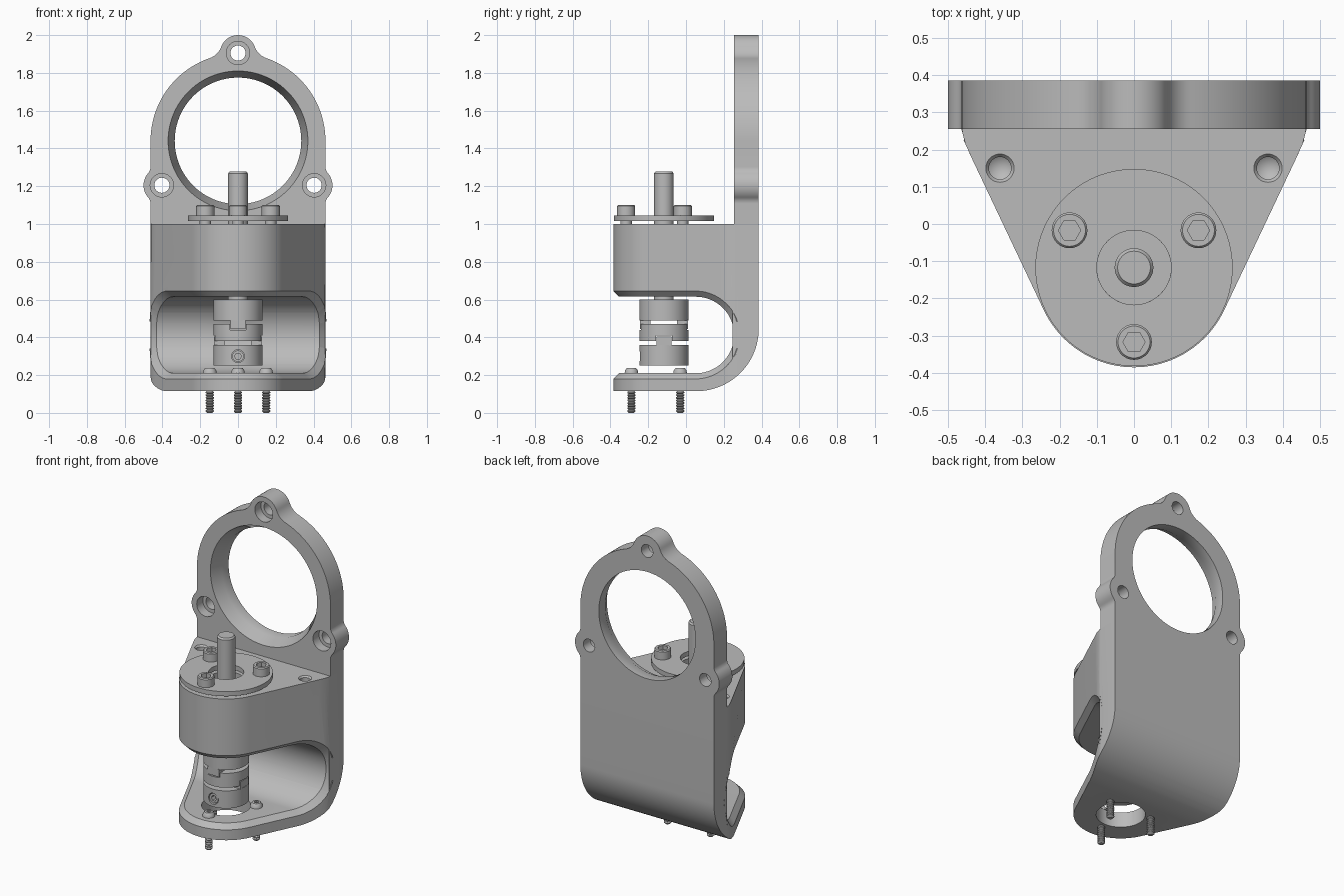
import bpy, bmesh
from math import sin, cos, pi, atan2, hypot, sqrt, acos, radians
from mathutils import Matrix, Vector

if "Cube" in bpy.data.objects:
    bpy.data.objects.remove(bpy.data.objects["Cube"])

GREY = (0.5, 0.5, 0.5, 1)
metal = bpy.data.materials.new("plain grey metal")
metal.use_nodes = True
metal.diffuse_color = GREY
metal.node_tree.nodes["Principled BSDF"].inputs["Base Color"].default_value = GREY


def arc(cx, cy, r, a0, a1, n):
    return [(cx + r * cos(a0 + (a1 - a0) * i / n), cy + r * sin(a0 + (a1 - a0) * i / n))
            for i in range(n + 1)]


def to_object(name, bm):
    bmesh.ops.remove_doubles(bm, verts=bm.verts, dist=1e-5)
    bmesh.ops.recalc_face_normals(bm, faces=bm.faces)
    mesh = bpy.data.meshes.new(name)
    bm.to_mesh(mesh)
    bm.free()
    mesh.materials.append(metal)
    ob = bpy.data.objects.new(name, mesh)
    bpy.context.collection.objects.link(ob)
    return ob


def extrude(name, points, place, vec):
    """Solid from a 2D outline; place maps each 2D point into space."""
    bm = bmesh.new()
    face = bm.faces.new([bm.verts.new(place(*p)) for p in points])
    res = bmesh.ops.extrude_face_region(bm, geom=[face])
    moved = [g for g in res["geom"] if isinstance(g, bmesh.types.BMVert)]
    bmesh.ops.translate(bm, verts=moved, vec=Vector(vec))
    return to_object(name, bm)


def revolve(name, profile, loc=(0, 0, 0), segs=48, along_y=False):
    """Solid of revolution from (radius, height) points."""
    bm = bmesh.new()
    vs = [bm.verts.new((r, 0, h)) for r, h in profile]
    es = [bm.edges.new(p) for p in zip(vs, vs[1:])]
    bmesh.ops.spin(bm, geom=vs + es, cent=(0, 0, 0), axis=(0, 0, 1),
                   angle=2 * pi, steps=segs, use_duplicate=False)
    turn = Matrix.Rotation(-pi / 2, 4, 'X') if along_y else Matrix()
    bmesh.ops.transform(bm, matrix=Matrix.Translation(loc) @ turn, verts=bm.verts)
    return to_object(name, bm)


def rod(name, r, h0, h1, **kw):
    return revolve(name, [(0, h0), (r, h0), (r, h1), (0, h1)], **kw)


def tube(name, r0, r1, h0, h1, **kw):
    return revolve(name, [(r0, h0), (r1, h0), (r1, h1), (r0, h1), (r0, h0)], **kw)


def box(name, x0, x1, y0, y1, z0, z1):
    return extrude(name, [(x0, y0), (x1, y0), (x1, y1), (x0, y1)],
                   lambda x, y: (x, y, z0), (0, 0, z1 - z0))


def boolean(ob, cutters, mode='DIFFERENCE'):
    for c in cutters:
        m = ob.modifiers.new("cut", 'BOOLEAN')
        m.operation, m.solver, m.object = mode, 'EXACT', c
        dg = bpy.context.evaluated_depsgraph_get()
        new = bpy.data.meshes.new_from_object(ob.evaluated_get(dg))
        ob.modifiers.clear()
        ob.data = new
        bpy.data.objects.remove(c)
    return ob


AX = -0.117                    # y of the shaft axis
BACK, FACE = 0.385, 0.255      # rear and front of the ring plate
HALF = 0.463                   # half width
TOP, BASE = 1.0, 0.115         # block top and underside
SLOT_Y, SLOT_Z, SLOT_R = 0.052, 0.4125, 0.2025

# Bracket body: side profile crossed with the plan outline
side = [(-0.6, BASE)] + arc(0.055, 0.445, 0.33, -pi / 2, 0, 24)
side += [(BACK, TOP), (-0.6, TOP), (-0.6, SLOT_Z + SLOT_R)]
side += arc(SLOT_Y, SLOT_Z, SLOT_R, pi / 2, -pi / 2, 40) + [(-0.6, SLOT_Z - SLOT_R)]
body = extrude("bracket_body", side, lambda y, z: (-0.7, y, z), (1.4, 0, 0))
corner = [(0.435, 0.175), (0.453, 0.215), (0.461, 0.245), (HALF, 0.27), (HALF, 0.6)]
slant = radians(25.5)
plan = arc(0, AX, 0.268, pi + slant, 2 * pi - slant, 40) + corner
plan += [(-x, y) for x, y in reversed(corner)]
boolean(body, [extrude("plan", plan, lambda x, y: (x, y, 0), (0, 0, 1.3))], 'INTERSECT')


# Chamfer round the rim of the slot
def on_slot(v):
    y, z = v.co.y, v.co.z
    d = abs(z - SLOT_Z) if y < SLOT_Y else hypot(y - SLOT_Y, z - SLOT_Z)
    return abs(d - SLOT_R) < 0.002


bm = bmesh.new()
bm.from_mesh(body.data)
bmesh.ops.remove_doubles(bm, verts=bm.verts, dist=1e-5)
rim = [e for e in bm.edges if len(e.link_faces) == 2 and e.calc_face_angle() > 0.6
       and all(on_slot(v) for v in e.verts)]
bmesh.ops.bevel(bm, geom=rim, offset=0.03, segments=1, profile=0.5,
                affect='EDGES', clamp_overlap=False)
bm.to_mesh(body.data)
bm.free()

# Shaft bore, base opening and blind drilled holes
holes = [rod("bore", 0.1, 0.5, 1.2, loc=(0, AX, 0)),
         rod("opening", 0.14, 0, 0.3, loc=(0, AX, 0))]
for s in (-1, 1):
    holes.append(revolve("drill", [(0, 0.87), (0.03, 0.89), (0.03, 0.99), (0.038, TOP),
                                   (0.038, 1.1), (0, 1.1)], loc=(s * 0.36, 0.15, 0), segs=32))
boolean(body, holes)

# Ring plate outline, right half from the top down
RZ, LZ, LR, fil = 1.44, 1.905, 0.095, 0.1
d, a, b = LZ - RZ, HALF + fil, LR + fil
A = acos((a * a + d * d - b * b) / (2 * a * d))
fx, fz = a * sin(A), RZ + a * cos(A)
t = atan2(fz - LZ, fx)
half = arc(0, LZ, LR, pi / 2, t, 14)
half += arc(fx, fz, fil, pi + t, 1.5 * pi - A, 10)[1:]
half += arc(0, RZ, HALF, pi / 2 - A, 0, 30)[1:]
SX, SZ, SR, fil = 0.403, 1.205, 0.097, 0.05
h = sqrt((SR + fil) ** 2 - (HALF + fil - SX) ** 2)
t = atan2(h, HALF + fil - SX)
half += arc(HALF + fil, SZ + h, fil, pi, pi + t, 8)
half += arc(SX, SZ, SR, t, -t, 16)[1:]
half += arc(HALF + fil, SZ - h, fil, pi - t, pi, 8)[1:] + [(HALF, TOP)]
outline = half + [(-x, z) for x, z in reversed(half[1:])]
plate = extrude("ring_plate", outline, lambda x, z: (x, FACE, z), (0, BACK - FACE, 0))

# Large opening with tapered mouth, and counterbored lug holes
cuts = [revolve("ring_bore", [(0, -0.1), (0.37, -0.1), (0.37, 0.004), (0.335, 0.065),
                              (0.335, 0.3), (0, 0.3)], loc=(0, FACE, RZ), segs=96, along_y=True)]
for x, z in ((0, LZ), (SX, SZ), (-SX, SZ)):
    cuts.append(revolve("lug_hole", [(0, -0.1), (0.062, -0.1), (0.062, 0.06), (0.04, 0.06),
                                     (0.04, 0.3), (0, 0.3)], loc=(x, FACE, z), segs=32, along_y=True))
boolean(plate, cuts)

# Mounting flange and shaft
axis = (0, AX, 0)
tube("flange", 0.1, 0.265, 1.016, 1.045, loc=axis, segs=72)
revolve("shaft", [(0, 0.5), (0.052, 0.5), (0.052, 1.268), (0.044, 1.278), (0, 1.278)], loc=axis)

# Three socket screws on the flange, three button screws in the base
for i in range(3):
    ang = -pi / 2 + i * 2 * pi / 3
    u = Vector((cos(ang), sin(ang), 0))
    p = Vector(axis) + u * 0.2
    cap = revolve("cap_screw", [(0, 0.9), (0.03, 0.9), (0.03, 1.045), (0.048, 1.045), (0.048, 1.094),
                                (0.043, 1.1), (0, 1.1)], loc=p, segs=32)
    boolean(cap, [rod("hex", 0.03, 1.07, 1.2, loc=p, segs=6)])
    p = Vector(axis) + u * 0.172
    thread = [(0, 0), (0.014, 0)]
    for k in range(8):
        z = 0.008 + k * 0.014
        thread += [(0.022, z), (0.022, z + 0.004), (0.016, z + 0.009)]
    head = [(0.02, 0.125), (0.02, 0.21), (0.036, 0.21), (0.034, 0.224), (0.025, 0.237), (0, 0.24)]
    button = revolve("button_screw", thread + head, loc=p, segs=24)
    boolean(button, [rod("hex", 0.014, 0.225, 0.3, loc=p, segs=6)])

# Three-piece coupling: hubs, slotted centre disc and driving tabs
lower = tube("lower_hub", 0.052, 0.13, 0.25, 0.36, loc=axis, segs=64)
tube("upper_hub", 0.05, 0.13, 0.49, 0.6, loc=axis, segs=64)
disc = tube("centre_disc", 0.06, 0.13, 0.38, 0.47, loc=axis, segs=64)
boolean(disc, [box("slot", -0.043, 0.043, AX - 0.2, AX + 0.2, 0.44, 0.5),
               box("slot", -0.2, 0.2, AX - 0.043, AX + 0.043, 0.35, 0.41)])
for s in (-1, 1):
    y0, y1 = sorted((AX + s * 0.07, AX + s * 0.127))
    box("upper_tab", -0.04, 0.04, y0, y1, 0.445, 0.492)
    x0, x1 = sorted((s * 0.07, s * 0.127))
    box("lower_tab", x0, x1, AX - 0.04, AX + 0.04, 0.358, 0.405)

# Clamping screw in the lower hub
spot = (0, AX - 0.13, 0.3)
boolean(lower, [rod("screw_hole", 0.034, -0.05, 0.06, loc=spot, segs=32, along_y=True)])
grub = rod("set_screw", 0.03, 0.008, 0.07, loc=spot, segs=32, along_y=True)
boolean(grub, [rod("hex", 0.018, -0.05, 0.04, loc=spot, segs=6, along_y=True)])

# Smooth shading with crisp edges
for ob in bpy.context.scene.objects:
    ob.select_set(ob.type == 'MESH')
bpy.context.view_layer.objects.active = body
bpy.ops.object.shade_smooth_by_angle(angle=radians(30))
